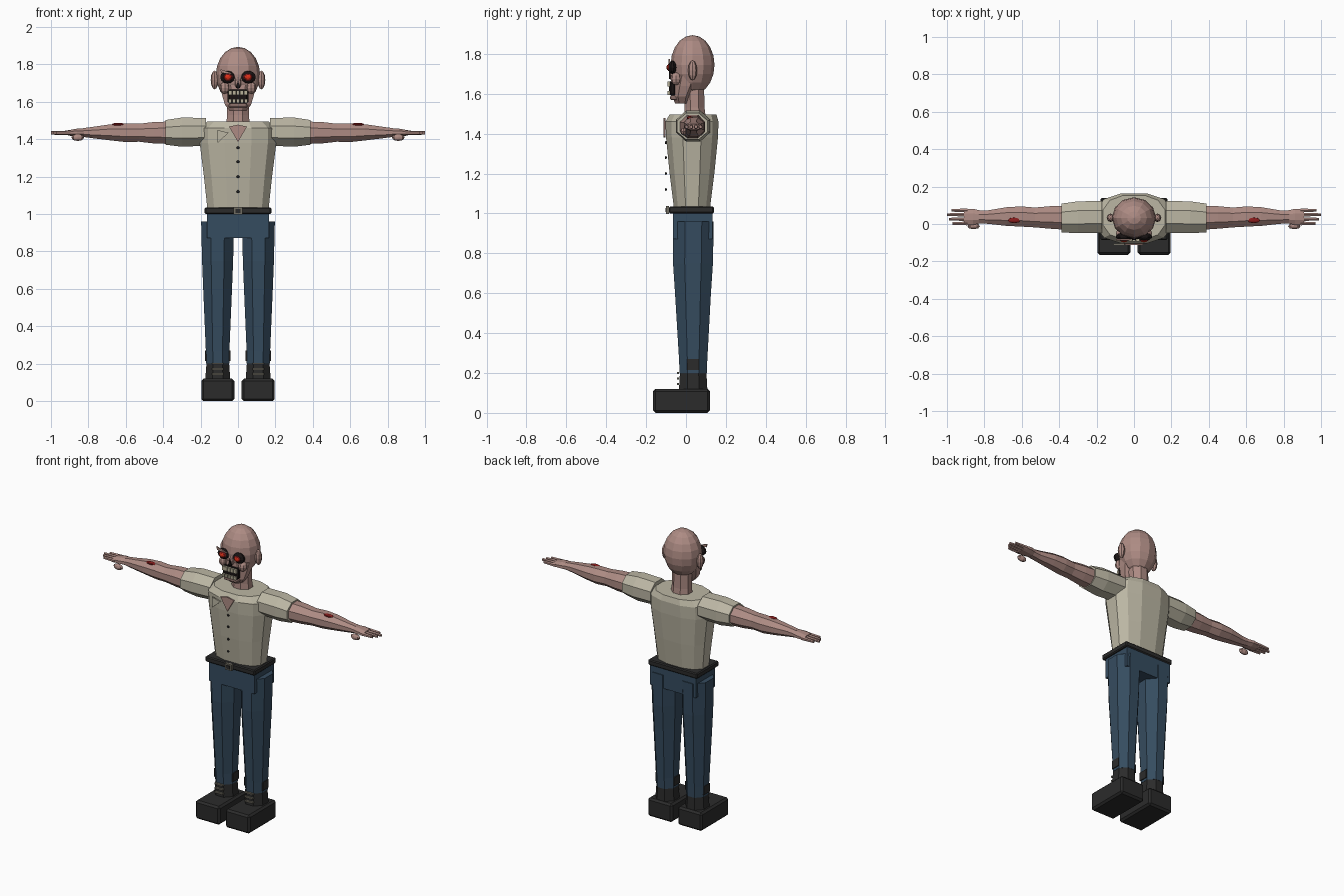
import bpy, bmesh, math
from mathutils import Vector

if "Cube" in bpy.data.objects:
    bpy.data.objects.remove(bpy.data.objects["Cube"])


def material(name, r, g, b):
    m = bpy.data.materials.new(name)
    m.diffuse_color = (r, g, b, 1)
    m.use_nodes = True
    m.node_tree.nodes["Principled BSDF"].inputs["Base Color"].default_value = m.diffuse_color
    return m


SKIN = material("skin", .42, .26, .23)
SHIRT = material("shirt", .50, .47, .37)
DENIM = material("denim", .036, .072, .115)
LEATHER = material("leather", .024, .024, .024)
BLACK = material("black", .010, .007, .007)
GLOW = material("glowing red", .75, .03, .01)
BLOOD = material("blood", .25, .012, .012)
TEETH = material("teeth", .48, .44, .32)
METAL = material("dull metal", .16, .15, .12)


def finish(name, bm, mat):
    bmesh.ops.recalc_face_normals(bm, faces=bm.faces)
    me = bpy.data.meshes.new(name)
    bm.to_mesh(me)
    bm.free()
    me.materials.append(mat)
    ob = bpy.data.objects.new(name, me)
    bpy.context.collection.objects.link(ob)
    return ob


def loft(name, rings, mat, n=8, axis="z", power=1.0):
    """Rings are (position, centre a, centre b, radius a, radius b), flat sides on the axes."""
    bm = bmesh.new()
    loops = []
    k = 1 / math.cos(math.pi / n)
    for t, ca, cb, ra, rb in rings:
        loop = []
        for i in range(n):
            a = 2 * math.pi * (i + .5) / n
            c, s = math.cos(a) * k, math.sin(a) * k
            u = ca + ra * math.copysign(abs(c) ** power, c)
            v = cb + rb * math.copysign(abs(s) ** power, s)
            loop.append(bm.verts.new((u, v, t) if axis == "z" else (t, u, v)))
        loops.append(loop)
    for p, q in zip(loops, loops[1:]):
        for i in range(n):
            j = (i + 1) % n
            bm.faces.new((p[i], p[j], q[j], q[i]))
    bm.faces.new(loops[0])
    bm.faces.new(loops[-1])
    return finish(name, bm, mat)


def box(name, lo, hi, mat, bevel=0):
    bm = bmesh.new()
    bmesh.ops.create_cube(bm, size=1)
    for v in bm.verts:
        v.co = Vector([(a + b) / 2 + c * (b - a) for a, b, c in zip(lo, hi, v.co)])
    if bevel:
        bmesh.ops.bevel(bm, geom=bm.edges[:], offset=bevel, segments=1, affect='EDGES')
    return finish(name, bm, mat)


def ball(name, centre, radii, mat, seg=8, rings=6):
    bm = bmesh.new()
    bmesh.ops.create_uvsphere(bm, u_segments=seg, v_segments=rings, radius=1)
    for v in bm.verts:
        v.co = Vector([c + r * x for c, r, x in zip(centre, radii, v.co)])
    return finish(name, bm, mat)


def plate(name, points, y0, y1, mat):
    """Flat polygon in the xz plane with a little thickness."""
    bm = bmesh.new()
    a = [bm.verts.new((x, y0, z)) for x, z in points]
    b = [bm.verts.new((x, y1, z)) for x, z in points]
    bm.faces.new(a)
    bm.faces.new(b)
    for i in range(len(a)):
        j = (i + 1) % len(a)
        bm.faces.new((a[i], a[j], b[j], b[i]))
    return finish(name, bm, mat)


# Torso, neckline, torn flap and buttons
loft("shirt_torso", [(1.0, 0, .03, .16, .088), (1.04, 0, .03, .165, .092),
                     (1.2, 0, .03, .182, .112), (1.38, 0, .03, .205, .13),
                     (1.46, 0, .03, .205, .133), (1.495, 0, .035, .165, .118)],
     SHIRT, n=12, power=.8)
plate("open_neckline", [(-.048, 1.468), (0, 1.478), (.048, 1.468), (0, 1.385)], -.112, -.104, SKIN)
plate("torn_shirt_flap", [(-.11, 1.45), (-.11, 1.38), (-.05, 1.435)], -.112, -.104, SHIRT)
for z in (1.355, 1.28, 1.2, 1.12):
    ball("shirt_button", (0, -.101, z), (.008, .005, .008), LEATHER)

# Belt, buckle and hips
box("belt", (-.178, -.085, 1.0), (.178, .14, 1.035), LEATHER, .006)
box("buckle", (-.023, -.1, .997), (.023, -.084, 1.037), METAL)
box("buckle_centre", (-.013, -.104, 1.006), (.013, -.099, 1.028), LEATHER)
box("jeans_hips", (-.165, -.066, .872), (.165, .134, 1.01), DENIM)

# Neck and head
loft("neck", [(1.47, 0, .045, .064, .055), (1.53, 0, .043, .058, .05),
              (1.65, 0, .04, .058, .05)], SKIN)
ball("skull", (0, .033, 1.745), (.118, .11, .149), SKIN, 12, 10)
loft("jaw", [(1.552, 0, -.02, .045, .035), (1.585, 0, -.02, .07, .048),
             (1.64, 0, -.005, .086, .062), (1.69, 0, .01, .095, .075)], SKIN)

# Mouth with two rows of teeth
box("mouth", (-.056, -.085, 1.59), (.056, -.05, 1.665), BLACK, .01)
for i in range(5):
    x = (i - 2) * .021
    box("upper_tooth", (x - .009, -.094, 1.636), (x + .009, -.08, 1.662), TEETH)
    box("lower_tooth", (x - .008, -.094, 1.594), (x + .008, -.08, 1.615), TEETH)
box("lower_lip", (-.05, -.08, 1.568), (.05, -.04, 1.59), SKIN, .006)
plate("nose_hole", [(-.012, 1.675), (.012, 1.675), (0, 1.715)], -.086, -.078, BLACK)
ball("nose_bridge", (0, -.066, 1.705), (.018, .016, .035), SKIN)
plate("brow_flap", [(-.095, 1.775), (-.02, 1.75), (-.09, 1.755)], -.088, -.08, SKIN)

for s, side in ((1, "left"), (-1, "right")):
    # Eyes, cheeks and ears
    ball(side + "_eye_socket", (s * .056, -.068, 1.732), (.041, .022, .034), BLACK, 10, 6)
    ball(side + "_eye", (s * .054, -.083, 1.732), (.026, .012, .02), BLOOD)
    ball(side + "_pupil", (s * .054, -.092, 1.732), (.017, .006, .013), GLOW)
    ball(side + "_cheek", (s * .07, -.05, 1.675), (.027, .028, .032), SKIN)
    ball(side + "_ear", (s * .125, .033, 1.717), (.021, .023, .05), SKIN)

    # Sleeve, arm, hand and fingers
    loft(side + "_sleeve", [(s * .17, .038, 1.44, .085, .074), (s * .3, .036, 1.438, .085, .078),
                            (s * .387, .032, 1.437, .077, .066)], SHIRT, axis="x")
    loft(side + "_arm", [(s * .36, .033, 1.435, .064, .06), (s * .45, .035, 1.435, .06, .057),
                         (s * .53, .035, 1.435, .053, .048), (s * .6, .04, 1.435, .054, .05),
                         (s * .68, .04, 1.437, .05, .043), (s * .78, .037, 1.436, .036, .03),
                         (s * .83, .038, 1.436, .034, .023)], SKIN, axis="x")
    loft(side + "_palm", [(s * .82, .038, 1.436, .034, .022), (s * .86, .038, 1.436, .043, .021),
                          (s * .91, .038, 1.434, .042, .014)], SKIN, axis="x")
    for y, tip in ((.003, .97), (.026, .99), (.05, 1.0), (.073, .975)):
        loft(side + "_finger", [(s * .89, y, 1.434, .01, .011), (s * tip, y, 1.434, .007, .008)],
             SKIN, n=6, axis="x")
    ball(side + "_thumb", (s * .857, -.012, 1.41), (.034, .016, .019), SKIN)
    ball(side + "_arm_wound", (s * .64, .02, 1.479), (.036, .016, .009), BLOOD)

    # Trouser leg with torn hem
    loft(side + "_trouser_leg", [(.2, s * .108, .036, .062, .068), (.27, s * .109, .036, .063, .071),
                                 (.6, s * .109, .035, .077, .09), (.75, s * .109, .035, .083, .1),
                                 (.96, s * .109, .037, .088, .102)], DENIM)
    box(side + "_hem_tear", (s * .108 - .068, .005, .215), (s * .108 + .068, .065, .27), LEATHER)

    # Boot, sole block and laces
    loft(side + "_boot_shaft", [(.1, s * .108, .036, .068, .072), (.21, s * .108, .036, .06, .066)],
         LEATHER)
    box(side + "_boot_foot", (s * .108 - .088, -.165, 0), (s * .108 + .088, .12, .12), LEATHER, .012)
    for z in (.145, .172, .2):
        box(side + "_boot_lace", (s * .108 - .03, -.046, z - .005),
            (s * .108 + .03, -.034, z + .005), METAL)
